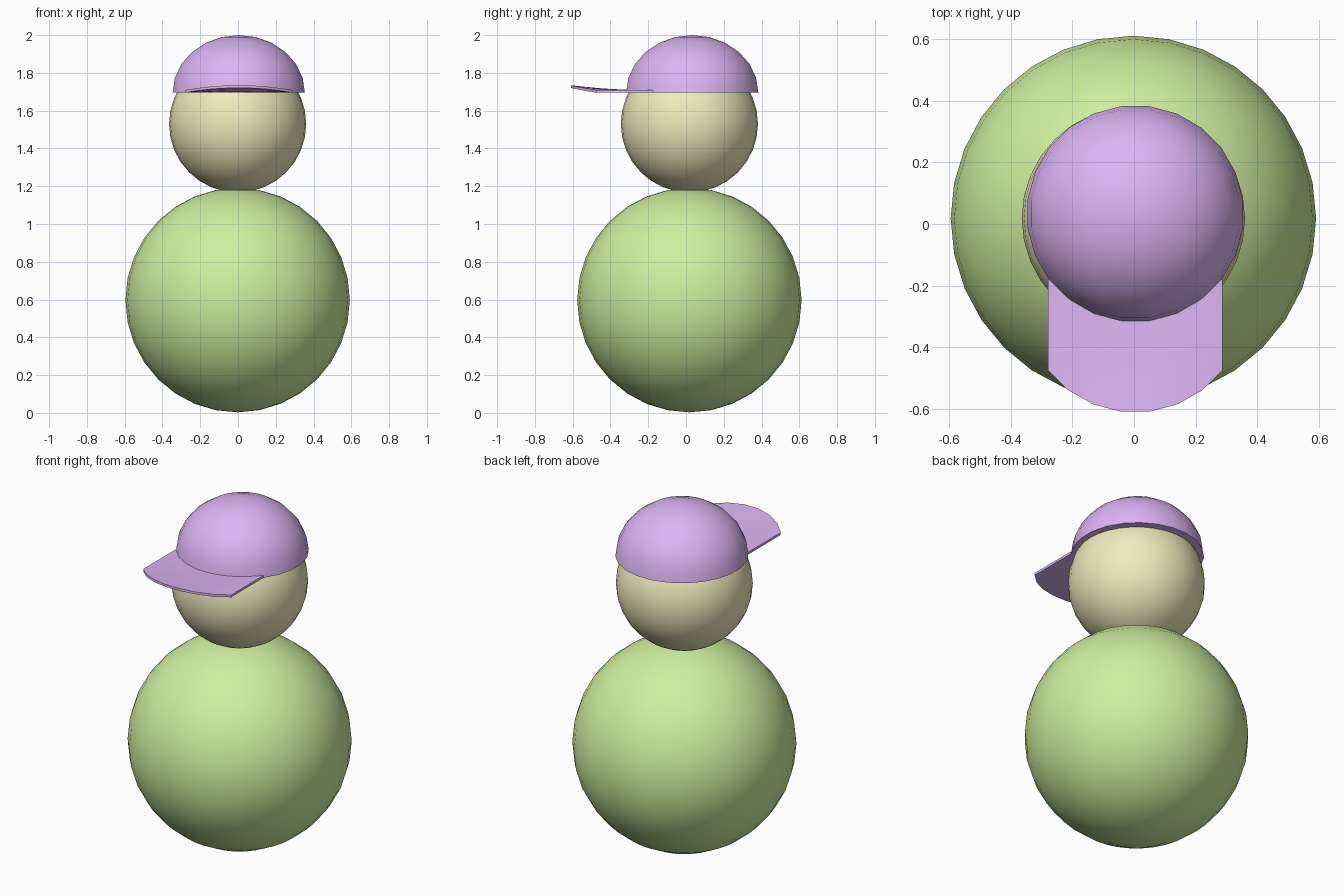
import bpy, bmesh
from math import sin, cos, radians

if "Cube" in bpy.data.objects:
    bpy.data.objects.remove(bpy.data.objects["Cube"])


def paint(obj, name, rgb):
    mat = bpy.data.materials.get(name) or bpy.data.materials.new(name)
    mat.diffuse_color = (*rgb, 1)
    mat.use_nodes = True
    mat.node_tree.nodes["Principled BSDF"].inputs["Base Color"].default_value = mat.diffuse_color
    obj.data.materials.append(mat)


def smooth(obj, angle):
    bpy.ops.object.select_all(action='DESELECT')
    bpy.context.view_layer.objects.active = obj
    obj.select_set(True)
    bpy.ops.object.shade_smooth_by_angle(angle=radians(angle))


def finish(bm, name):
    bmesh.ops.recalc_face_normals(bm, faces=bm.faces)
    mesh = bpy.data.meshes.new(name)
    bm.to_mesh(mesh)
    bm.free()
    obj = bpy.data.objects.new(name, mesh)
    bpy.context.collection.objects.link(obj)
    smooth(obj, 35)
    return obj


def ball(name, z, radius, colour, rgb):
    bpy.ops.mesh.primitive_uv_sphere_add(segments=32, ring_count=16, radius=radius,
                                         location=(-0.002, 0.018, z))
    obj = bpy.context.object
    obj.name = name
    paint(obj, colour, rgb)
    smooth(obj, 35)


# Body and head
ball("body", 0.597, 0.594, "green", (0.62, 0.87, 0.35))
ball("head", 1.53, 0.363, "cream", (0.88, 0.83, 0.51))

LILAC = (0.72, 0.46, 0.90)
CX, CY, BASE, R, HEIGHT = 0.004, 0.033, 1.695, 0.353, 0.305

# Cap crown: flattened closed half sphere, 24 sides with a flat side forward
bm = bmesh.new()
rings = []
for j in range(6):
    e = radians(15 * j)
    rings.append([bm.verts.new((CX + R * cos(e) * sin(radians(7.5 + 15 * i)),
                                CY - R * cos(e) * cos(radians(7.5 + 15 * i)),
                                BASE + HEIGHT * sin(e))) for i in range(24)])
tip = bm.verts.new((CX, CY, BASE + HEIGHT))
for i in range(24):
    k = (i + 1) % 24
    for lo, hi in zip(rings, rings[1:]):
        bm.faces.new((lo[i], lo[k], hi[k], hi[i]))
    bm.faces.new((rings[-1][i], rings[-1][k], tip))
bm.faces.new(rings[0])
paint(finish(bm, "cap_crown"), "lilac", LILAC)

# Cap brim: front arc of the crown pulled forward, arched up at its tip
THICK, REACH, ROWS = 0.014, 0.293, 4
bm = bmesh.new()
grid = []
for r in range(ROWS + 1):
    t = r / ROWS
    row = []
    for i in range(8):
        a = radians(-52.5 + 15 * i)
        x = R * sin(a) * 1.015
        lift = 0.026 * t ** 1.3 * (1 - (x / 0.285) ** 2)
        row.append(bm.verts.new((CX + x, CY - R * cos(a) - REACH * t + 0.006 * (1 - t),
                                 BASE + lift)))
    grid.append(row)
for a, b in zip(grid, grid[1:]):
    for i in range(7):
        bm.faces.new((a[i], a[i + 1], b[i + 1], b[i]))
top = bmesh.ops.extrude_face_region(bm, geom=bm.faces[:], use_keep_orig=True)
bmesh.ops.translate(bm, vec=(0, 0, THICK),
                    verts=[g for g in top["geom"] if isinstance(g, bmesh.types.BMVert)])
paint(finish(bm, "cap_brim"), "lilac", LILAC)
